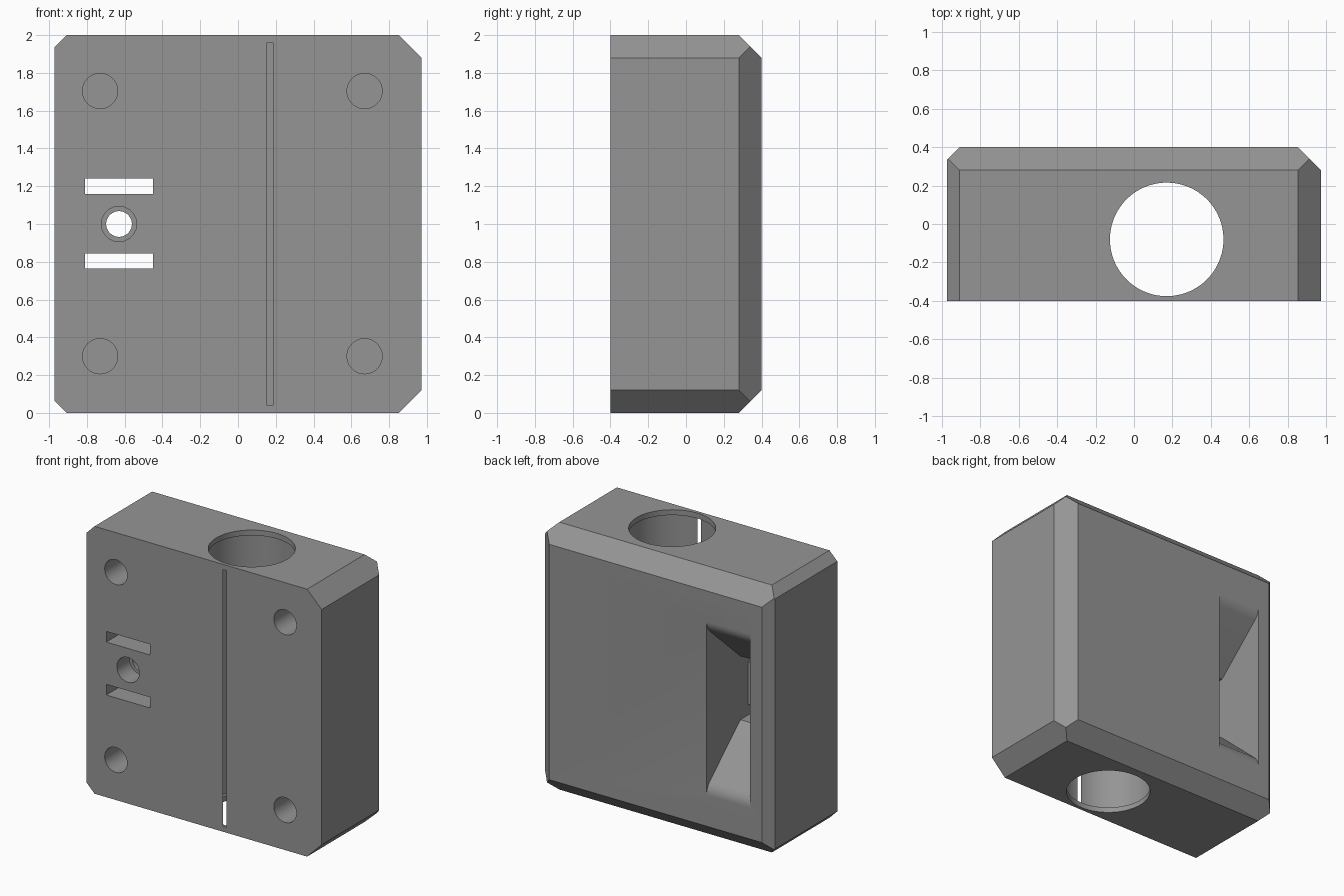
import bpy, bmesh, math
from mathutils import Matrix, Vector

if "Cube" in bpy.data.objects:
    bpy.data.objects.remove(bpy.data.objects["Cube"])

grey = bpy.data.materials.new("grey plastic")
grey.diffuse_color = (0.30, 0.30, 0.30, 1)
grey.use_nodes = True
grey.node_tree.nodes["Principled BSDF"].inputs["Base Color"].default_value = grey.diffuse_color


def make(name, bm):
    bmesh.ops.recalc_face_normals(bm, faces=bm.faces)
    me = bpy.data.meshes.new(name)
    bm.to_mesh(me)
    bm.free()
    me.materials.append(grey)
    ob = bpy.data.objects.new(name, me)
    bpy.context.collection.objects.link(ob)
    return ob


def lathe(name, profile, matrix, n=64):
    """Closed solid turned about local z from (radius, height) pairs."""
    bm = bmesh.new()
    rings = [[bm.verts.new((r * math.cos(2 * math.pi * i / n),
                            r * math.sin(2 * math.pi * i / n), h))
              for i in range(n)] for r, h in profile]
    for a, b in zip(rings, rings[1:]):
        for i in range(n):
            j = (i + 1) % n
            bm.faces.new((a[i], a[j], b[j], b[i]))
    bm.faces.new(rings[0])
    bm.faces.new(rings[-1])
    bm.transform(matrix)
    return make(name, bm)


def from_front(x, z):
    """Local z runs into the block from the front face."""
    return Matrix.Translation((x, -0.4, z)) @ Matrix.Rotation(-math.pi / 2, 4, 'X')


# Block with bevelled corners, trimmed by slanted planes
X, Y = 0.972, 0.4
bm = bmesh.new()
bmesh.ops.create_cube(bm, size=1)
bm.transform(Matrix.Translation((0, 0, 1)) @ Matrix.Diagonal((2 * X, 2 * Y, 2, 1)))
L, R = 0.065, 0.12
cuts = [((X, 0, 2), (1, 0, 1), R), ((X, 0, 0), (1, 0, -1), R),
        ((-X, 0, 2), (-1, 0, 1), L), ((-X, 0, 0), (-1, 0, -1), L),
        ((0, Y, 2), (0, 1, 1), R), ((0, Y, 0), (0, 1, -1), R),
        ((X, Y, 1), (1, 1, 0), R), ((-X, Y, 1), (-1, 1, 0), L)]
for corner, normal, size in cuts:
    n = Vector(normal)
    res = bmesh.ops.bisect_plane(bm, geom=bm.verts[:] + bm.edges[:] + bm.faces[:],
                                 plane_co=Vector(corner) - n * size / 2,
                                 plane_no=n, clear_outer=True)
    rim = [e for e in res["geom_cut"] if isinstance(e, bmesh.types.BMEdge)]
    bmesh.ops.contextual_create(bm, geom=rim)
body = make("block", bm)

cutters = []

# Vertical bore, wider inside so that it just breaks through the front as a slit
cutters.append(lathe("bore_cutter",
                     [(0.295, -0.1), (0.295, 0.04), (0.3204, 0.04),
                      (0.3204, 1.96), (0.295, 1.96), (0.295, 2.1)],
                     Matrix.Translation((0.17, -0.08, 0)), 128))

# Blind mounting holes
for x in (-0.73, 0.67):
    for z in (0.30, 1.704):
        cutters.append(lathe("mount_hole_cutter", [(0.093, -0.1), (0.093, 0.4)],
                             from_front(x, z)))

# Stepped hole between the two slots
cutters.append(lathe("centre_hole_cutter",
                     [(0.093, -0.1), (0.093, 0.15), (0.068, 0.15), (0.068, 0.5)],
                     from_front(-0.63, 1.0)))

# Rear funnel with a rounded lip, running into two slots open at the front
half = [(-0.09, 0.158), (-0.5, 0.158), (-0.5, 0.238), (0.0, 0.238), (0.36, 0.56)]
for i in range(1, 7):
    t = i / 6
    half.append((0.36 + 0.04 * (2 * t - t * t), 0.56 + 0.04 * 2 * t * (1 - t) + 0.09 * t * t))
half.append((0.5, 0.65))
outline = [(y, 1.002 + h) for y, h in half] + [(y, 1.002 - h) for y, h in reversed(half)]
bm = bmesh.new()
face = bm.faces.new([bm.verts.new((-0.81, y, z)) for y, z in outline])
ext = bmesh.ops.extrude_face_region(bm, geom=[face], use_keep_orig=True)
bmesh.ops.translate(bm, vec=(0.36, 0, 0),
                    verts=[v for v in ext["geom"] if isinstance(v, bmesh.types.BMVert)])
cutters.append(make("funnel_cutter", bm))

# Cut everything out of the block
bpy.context.view_layer.objects.active = body
body.select_set(True)
for c in cutters:
    mod = body.modifiers.new("cut", 'BOOLEAN')
    mod.operation = 'DIFFERENCE'
    mod.solver = 'EXACT'
    mod.object = c
    bpy.ops.object.modifier_apply(modifier=mod.name)
for c in cutters:
    bpy.data.objects.remove(c)
bpy.ops.object.shade_smooth_by_angle(angle=math.radians(30))
